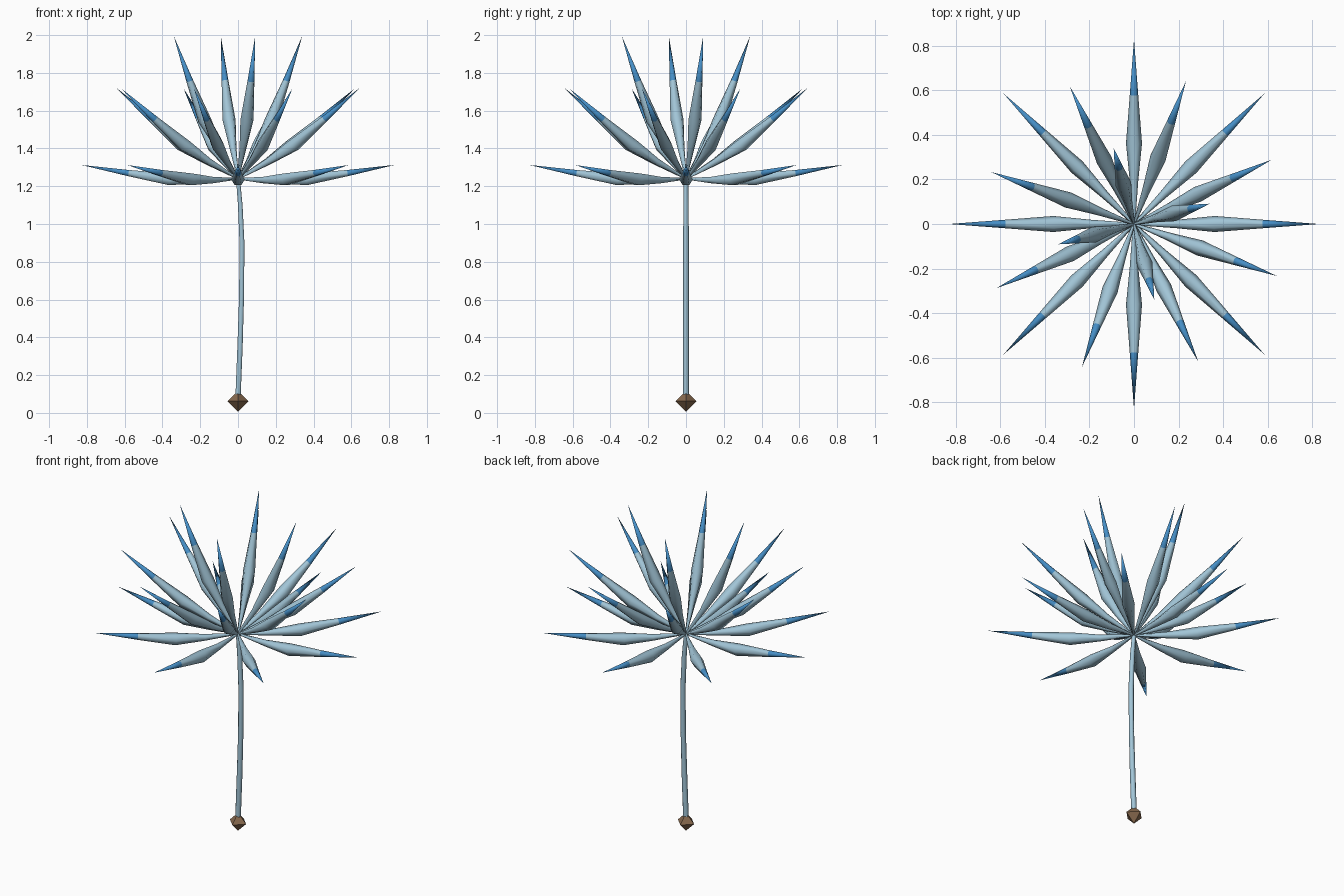
import bpy, bmesh, math
from mathutils import Vector, Matrix

if "Cube" in bpy.data.objects:
    bpy.data.objects.remove(bpy.data.objects["Cube"])

SIDES = 6


def material(name, rgb):
    m = bpy.data.materials.new(name)
    m.diffuse_color = (*rgb, 1.0)
    m.use_nodes = True
    m.node_tree.nodes["Principled BSDF"].inputs["Base Color"].default_value = m.diffuse_color
    return m


pale = material("pale_blue", (0.36, 0.56, 0.68))
blue = material("tip_blue", (0.06, 0.27, 0.56))
brown = material("bulb_brown", (0.24, 0.14, 0.075))


def tube(name, path, mats, tip_ring=None, matrix=None, smooth=True):
    """Sweep a ring along (x, z, radius) points lying in the XZ plane."""
    bm = bmesh.new()
    rings = []
    for i, (x, z, r) in enumerate(path):
        a, b = path[max(i - 1, 0)], path[min(i + 1, len(path) - 1)]
        d = Vector((b[0] - a[0], 0, b[1] - a[1])).normalized()
        side = Vector((0, 1, 0))
        up = d.cross(side)
        if r == 0:
            rings.append([bm.verts.new((x, 0, z))])
            continue
        rings.append([bm.verts.new(Vector((x, 0, z))
                      + side * r * math.cos(k * math.tau / SIDES)
                      + up * r * math.sin(k * math.tau / SIDES)) for k in range(SIDES)])
    for i in range(len(rings) - 1):
        p, q = rings[i], rings[i + 1]
        for k in range(SIDES):
            n = (k + 1) % SIDES
            f = bm.faces.new((p[k], p[n], q[0]) if len(q) == 1 else (p[k], p[n], q[n], q[k]))
            f.smooth = smooth
            if tip_ring is not None and i >= tip_ring:
                f.material_index = 1
    bm.faces.new(rings[0])
    if len(rings[-1]) > 1:
        bm.faces.new(rings[-1])
    bmesh.ops.recalc_face_normals(bm, faces=bm.faces)
    if matrix:
        bmesh.ops.transform(bm, matrix=matrix, verts=bm.verts)
    return finish(name, bm, mats)


def finish(name, bm, mats):
    me = bpy.data.meshes.new(name)
    bm.to_mesh(me)
    bm.free()
    for m in mats:
        me.materials.append(m)
    ob = bpy.data.objects.new(name, me)
    bpy.context.collection.objects.link(ob)
    return ob


# Bulb: an octahedron at the foot
bm = bmesh.new()
for r1, r2, z in ((0.056, 0, 0.09), (0, 0.056, 0.034)):
    bmesh.ops.create_cone(bm, segments=4, radius1=r1, radius2=r2, depth=0.056,
                          matrix=Matrix.Translation((0, 0, z)))
bmesh.ops.remove_doubles(bm, verts=bm.verts, dist=0.001)
inner = [f for f in bm.faces if abs(f.normal.z) > 0.99]
bmesh.ops.delete(bm, geom=inner, context='FACES_ONLY')
# put the four corners on the x and y axes
corner = max(bm.verts, key=lambda v: v.co.xy.length).co
bmesh.ops.rotate(bm, verts=bm.verts, cent=(0, 0, 0),
                 matrix=Matrix.Rotation(-math.atan2(corner.y, corner.x), 3, 'Z'))
bmesh.ops.recalc_face_normals(bm, faces=bm.faces)
finish("bulb", bm, [brown])

# Stem: bows slightly towards +x
tube("stem", [(0, 0.08, 0.016), (0.011, 0.36, 0.016), (0.019, 0.62, 0.015),
              (0.021, 0.90, 0.015), (0.012, 1.10, 0.014), (0, 1.24, 0.012)], [pale])

# Petals: one sagging spindle with a blue tip, repeated in three tilted rings
spindle = [(0, 0, 0.005), (0.19, -0.024, 0.019), (0.36, -0.035, 0.036),
           (0.58, -0.021, 0.019), (0.833, 0, 0)]
for ring, count, start, tilt in (("lower", 8, 0, 5), ("middle", 8, 25, 35), ("upper", 4, 15, 65)):
    for k in range(count):
        turn = math.radians(start + 360 * k / count)
        mat = (Matrix.Translation((0, 0, 1.24)) @ Matrix.Rotation(turn, 4, 'Z')
               @ Matrix.Rotation(-math.radians(tilt), 4, 'Y'))
        tube(f"{ring}_petal_{k + 1}", spindle, [pale, blue], 3, mat)
